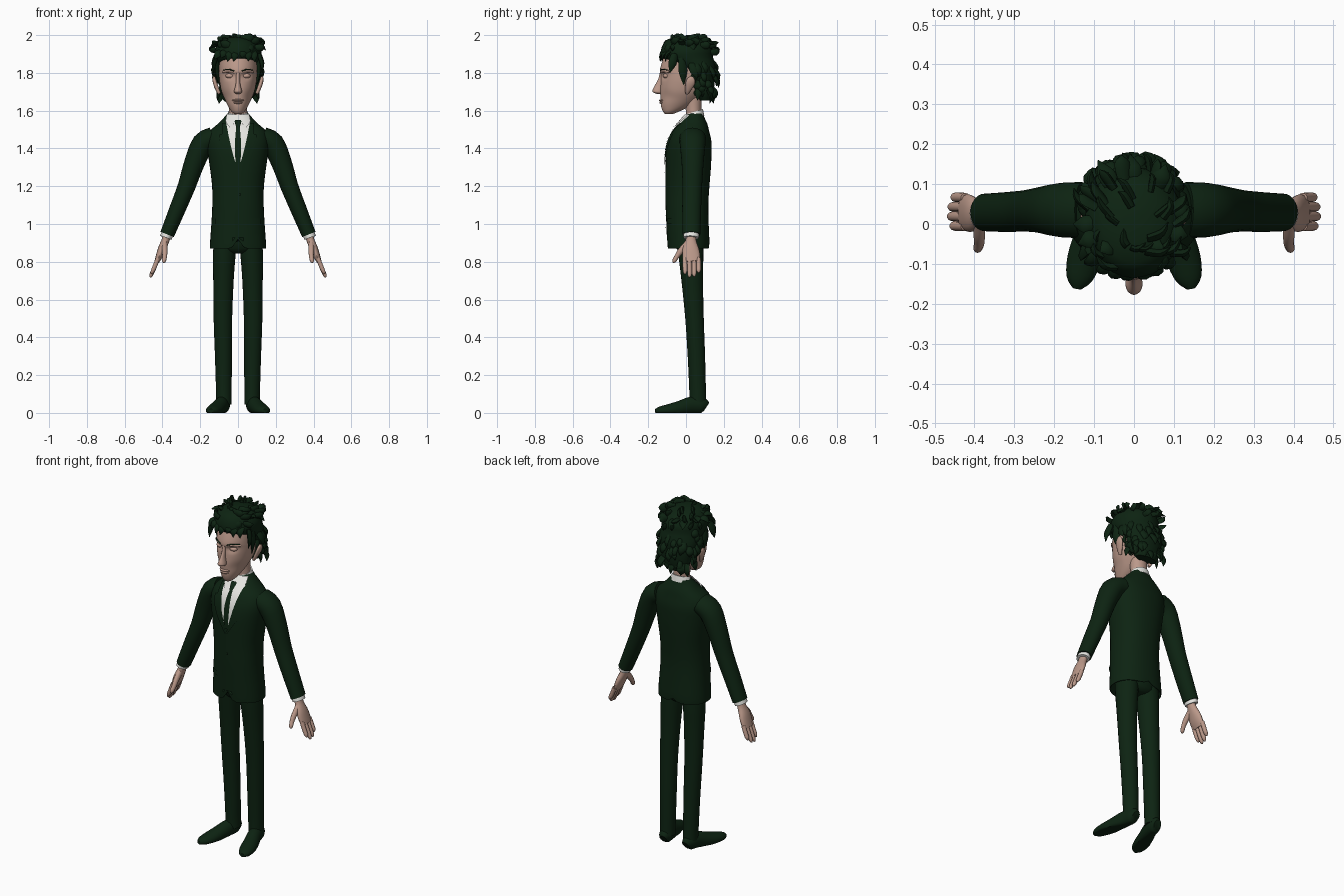
import bpy, math, random
from math import sin, cos, pi, radians
from mathutils import Vector
from mathutils.bvhtree import BVHTree
import bmesh

random.seed(4)


def material(name, rgb):
    m = bpy.data.materials.new(name)
    m.diffuse_color = (*rgb, 1)
    return m


GREEN = material("dark_green_cloth", (0.004, 0.017, 0.006))
SKIN = material("skin", (0.50, 0.32, 0.255))
WHITE = material("white_cloth", (0.82, 0.82, 0.78))


def smooth_rows(rows, k):
    """Catmull-Rom resampling of tuples of numbers."""
    out = []
    for i in range(len(rows) - 1):
        p = [rows[max(i - 1, 0)], rows[i], rows[i + 1], rows[min(i + 2, len(rows) - 1)]]
        for j in range(k):
            t = j / k
            out.append([0.5 * (2 * b + (c - a) * t + (2 * a - 5 * b + 4 * c - d) * t * t
                               + (3 * b - a - 3 * c + d) * t ** 3) for a, b, c, d in zip(*p)])
    return out + [list(rows[-1])]


def skin_rings(name, rings, mat, mirror=False, closed=True, angle=50):
    """Join rings (or open rows) of points into one surface."""
    bm = bmesh.new()
    vs = [[bm.verts.new(p) for p in r] for r in rings]
    n = len(rings[0])
    for a, b in zip(vs, vs[1:]):
        for i in range(n if closed else n - 1):
            bm.faces.new((a[i], a[(i + 1) % n], b[(i + 1) % n], b[i]))
    if closed:
        bm.faces.new(vs[0])
        bm.faces.new(vs[-1])
    bmesh.ops.recalc_face_normals(bm, faces=bm.faces)
    me = bpy.data.meshes.new(name)
    bm.to_mesh(me)
    bm.free()
    me.materials.append(mat)
    me.shade_smooth()
    me.set_sharp_from_angle(angle=radians(angle))
    ob = bpy.data.objects.new(name, me)
    bpy.context.collection.objects.link(ob)
    if mirror:
        ob.modifiers.new("mirror", 'MIRROR').use_mirror_merge = False
    return ob


def loft(name, rows, mat, n=32, k=3, e=1.0, deform=None, mirror=False):
    """Horizontal rings: z, centre x, centre y, half width, half depth."""
    f = lambda v: math.copysign(abs(v) ** e, v)
    rings = []
    for z, cx, cy, rx, ry in smooth_rows(rows, k):
        ring = [Vector((cx + rx * f(cos(2 * pi * i / n)), cy + ry * f(sin(2 * pi * i / n)), z))
                for i in range(n)]
        rings.append([deform(p) for p in ring] if deform else ring)
    return skin_rings(name, rings, mat, mirror)


def tube(name, rows, mat, n=16, k=3, side=(0, 1, 0), floor=None, mirror=False):
    """Swept tube: x, y, z, half size along side, half size across it."""
    rows = smooth_rows(rows, k)
    pts = [Vector(r[:3]) for r in rows]
    rings = []
    for i, r in enumerate(rows):
        t = (pts[min(i + 1, len(pts) - 1)] - pts[max(i - 1, 0)]).normalized()
        u = Vector(side)
        u = (u - t * u.dot(t)).normalized()
        v = t.cross(u)
        ring = [pts[i] + u * r[3] * cos(2 * pi * j / n) + v * r[4] * sin(2 * pi * j / n) for j in range(n)]
        if floor is not None:
            for p in ring:
                p.z = max(p.z, floor)
        rings.append(ring)
    return skin_rings(name, rings, mat, mirror)


def blob(name, c, r, mat, mirror=False):
    rows = [(c[2] - r[2] * cos(pi * i / 10), c[0], c[1],
             r[0] * max(sin(pi * i / 10), .03), r[1] * max(sin(pi * i / 10), .03)) for i in range(11)]
    return loft(name, rows, mat, n=16, k=1, mirror=mirror)


# Jacket body, open at the hem with a small front cutaway and back vent
def hem(p):
    if p.z < 0.9:
        lift = 0.05 if p.y < 0 else 0.02
        p.z += lift * max(0, 1 - abs(p.x) / 0.035)
    return p


jacket = loft("jacket", [
    (.93, 0, .01, .122, .092), (.869, 0, .012, .146, .108), (.90, 0, .012, .148, .112),
    (1.0, 0, .008, .141, .112), (1.1, 0, .005, .136, .113), (1.2, 0, .008, .137, .116),
    (1.3, 0, .012, .149, .12), (1.38, 0, .015, .16, .12), (1.44, 0, .02, .165, .114),
    (1.49, 0, .026, .15, .097), (1.53, 0, .037, .107, .076), (1.565, 0, .044, .073, .053),
    (1.585, 0, .05, .055, .042)], GREEN, n=40, e=.88, deform=hem)
surface = BVHTree.FromPolygons([v.co for v in jacket.data.vertices],
                               [p.vertices[:] for p in jacket.data.polygons])


def plate(name, rows, mat, off, mirror=False):
    """Thin panel laid on the jacket front: rows of z, left x, right x."""
    grid = []
    for z, a, b in smooth_rows(rows, 5):
        line = []
        for i in range(9):
            x = a + (b - a) * i / 8
            hit = surface.ray_cast(Vector((x, -1, z)), Vector((0, 1, 0)))
            line.append(hit[0] + hit[1] * off if hit[0] else Vector((x, .03, z)))
        grid.append(line)
    return skin_rings(name, grid, mat, mirror, closed=False)


# Shirt front, tie, lapels, collar flaps and jacket details
plate("shirt_front", [(1.32, -.012, .012), (1.38, -.03, .03), (1.46, -.048, .048),
                      (1.53, -.062, .062), (1.575, -.055, .055)], WHITE, .003)
plate("tie", [(1.30, -.012, .012), (1.42, -.016, .016), (1.51, -.009, .009)], GREEN, .007)
plate("tie_knot", [(1.505, -.009, .009), (1.535, -.017, .017), (1.545, -.014, .014)], GREEN, .010)
plate("shirt_collar_flap", [(1.505, .036, .042), (1.535, .017, .062), (1.575, .008, .055)],
      WHITE, .009, mirror=True)
plate("lapel", [(1.27, .0, .006), (1.36, .024, .062), (1.43, .041, .092), (1.47, .05, .096),
                (1.475, .051, .08), (1.53, .061, .082)], GREEN, .007, mirror=True)
plate("pocket_flap", [(1.0, .065, .115), (1.03, .063, .115)], GREEN, .005, mirror=True)
plate("front_seam", [(.93, -.004, .004), (1.1, -.003, .003), (1.28, -.003, .003)], GREEN, .004)
plate("button", [(1.15, .004, .016), (1.162, .004, .016)], GREEN, .008)

# Sleeves and cuffs
tube("sleeve", [(.13, .035, 1.455, .07, .058), (.185, .035, 1.425, .068, .06),
                (.232, .035, 1.32, .058, .054), (.272, .033, 1.2, .052, .047),
                (.32, .03, 1.08, .05, .043), (.375, .029, .945, .047, .038)], GREEN, n=24, mirror=True)
tube("shirt_cuff", [(.37, .028, .96, .041, .032), (.382, .027, .927, .041, .032)],
     WHITE, k=1, n=24, mirror=True)

# Hands
tube("palm", [(.375, .026, .945, .026, .022), (.385, .026, .91, .029, .021),
              (.402, .025, .87, .043, .021), (.417, .028, .83, .047, .018),
              (.43, .03, .80, .042, .013)], SKIN, mirror=True)
for i, tip in enumerate((.735, .718, .722, .742)):
    y = -.006 + i * .024
    dx = (.80 - tip) * .42
    tube("finger", [(.423, y, .82, .012, .012), (.43 + dx * .5, y + .001, (.80 + tip) / 2, .0125, .012),
                    (.43 + dx * .85, y + .001, tip + .012, .011, .010),
                    (.43 + dx, y, tip, .004, .004)], SKIN, n=10, mirror=True)
tube("thumb", [(.388, .01, .895, .02, .015), (.388, -.025, .86, .017, .015),
               (.388, -.047, .83, .013, .013), (.392, -.062, .805, .011, .011),
               (.394, -.067, .795, .004, .004)], SKIN, n=10, mirror=True)

# Trousers and shoes
loft("trouser_leg", [(.045, .075, .063, .041, .045), (.1, .075, .062, .041, .044),
                     (.3, .077, .055, .045, .046), (.5, .08, .045, .049, .049),
                     (.7, .077, .033, .054, .057), (.85, .072, .025, .06, .067),
                     (.94, .066, .02, .058, .07)], GREEN, n=24, mirror=True)
loft("trouser_seat", [(.845, 0, .025, .04, .045), (.87, 0, .022, .115, .072),
                      (.95, 0, .015, .12, .085)], GREEN)
tube("shoe", [(.075, .107, .03, .022, .028), (.077, .085, .04, .035, .043),
              (.088, .03, .04, .038, .046), (.107, -.03, .025, .042, .04),
              (.125, -.09, .015, .043, .032), (.138, -.138, .012, .032, .022),
              (.143, -.162, .01, .011, .011)], GREEN, n=20, side=(1, .3, 0), floor=0, mirror=True)

# Neck and shirt collar
loft("neck", [(1.54, 0, .04, .05, .042), (1.6, 0, .04, .047, .041), (1.69, 0, .035, .05, .048)], SKIN)


def tilt(p):
    p.z += .3 * (p.y - .05)
    return p


loft("shirt_collar", [(1.56, 0, .045, .066, .052), (1.596, 0, .045, .052, .045)],
     WHITE, k=1, deform=tilt)


# Head with sunken eye sockets and hollow cheeks
def face(p):
    if p.y < 0:
        for cx, cz, w, h, d in ((.042, 1.785, .022, .018, .016), (.06, 1.68, .025, .03, .007)):
            p.y += d * math.exp(-((abs(p.x) - cx) / w) ** 2 - ((p.z - cz) / h) ** 2)
    return p


loft("head", [(1.583, 0, -.09, .02, .022), (1.597, 0, -.078, .036, .045),
              (1.625, 0, -.055, .053, .077), (1.66, 0, -.035, .07, .099),
              (1.70, 0, -.02, .087, .117), (1.75, 0, -.013, .097, .121),
              (1.79, 0, -.01, .1, .125), (1.81, 0, -.008, .1, .131), (1.85, 0, -.003, .1, .126),
              (1.90, 0, .01, .096, .118), (1.95, 0, .01, .06, .08)], SKIN, n=48, k=4, deform=face)
loft("nose", [(1.688, 0, -.137, .008, .012), (1.695, 0, -.147, .02, .024), (1.706, 0, -.149, .021, .029),
              (1.735, 0, -.139, .013, .025), (1.77, 0, -.13, .010, .016),
              (1.805, 0, -.122, .012, .016)], SKIN, n=16)
blob("eyelid", (.042, -.102, 1.784), (.024, .02, .014), SKIN, True)
blob("upper_lip", (0, -.125, 1.655), (.031, .018, .007), SKIN)
blob("lower_lip", (0, -.124, 1.643), (.026, .018, .008), SKIN)
tube("brow_ridge", [(.014, -.128, 1.803, .008, .008), (.045, -.119, 1.812, .010, .009),
                    (.078, -.088, 1.805, .007, .006)], SKIN, n=10, mirror=True)
tube("eyebrow", [(.02, -.135, 1.809, .004, .003), (.05, -.125, 1.819, .004, .003),
                 (.078, -.095, 1.814, .003, .002)], GREEN, n=8, mirror=True)
tube("ear", [(.098, .005, 1.69, .008, .008), (.108, .01, 1.71, .016, .010),
             (.121, .022, 1.745, .025, .011), (.126, .027, 1.768, .02, .009),
             (.126, .028, 1.782, .006, .005)], SKIN, mirror=True)

# Hair cap
CAP = [(1.655, 0, .1, .065, .03), (1.69, 0, .095, .085, .048), (1.74, 0, .095, .096, .056),
       (1.785, 0, .08, .112, .072), (1.82, 0, .064, .117, .092), (1.855, 0, .033, .12, .118),
       (1.885, 0, .006, .123, .137), (1.92, 0, .004, .123, .137), (1.955, 0, .0, .105, .12),
       (1.978, 0, -.006, .078, .09), (1.992, 0, -.01, .03, .04)]
loft("hair_cap", CAP, GREEN, n=28, k=2)


def lock(a, b, r, bend=(0, 0, .012)):
    """Pointed tuft from a to b, bowed along bend."""
    a, b = Vector(a), Vector(b)
    m = (a + b) / 2 + Vector(bend)
    side = (b - a).cross(Vector(bend) + Vector((.001, .002, 0)))
    tube("hair_lock", [(*a, r * .8, r * .5), (*m, r, r * .5), (*b, .001, .001)], GREEN,
         n=6, k=3, side=side)


# Tufts scattered over the cap, falling down at the back and sweeping back on top
cap_rows = smooth_rows(CAP, 3)
for i in range(95):
    z, cx, cy, rx, ry = cap_rows[random.randrange(4, len(cap_rows) - 1)]
    t = random.uniform(0, 2 * pi)
    nrm = Vector((cos(t), sin(t), 0))
    p = Vector((rx * cos(t) * .95, cy + ry * sin(t) * .95, z))
    if z < 1.89 and p.y < .03:
        continue
    if z > 1.9:
        d = Vector((.5 * random.uniform(-1, 1) - .4 * nrm.y, .5, .1)) + nrm * .4
    else:
        d = Vector((random.uniform(-.3, .3), .2, -1)) + nrm * .15
    q = p + d.normalized() * random.uniform(.045, .07)
    q.z = min(q.z, 1.985)
    lock(p, q, random.uniform(.014, .022), nrm * .012)

# Fringe, crown tips, nape and sideburns
for x in (-.1, -.07, -.04, -.01, .03, .06, .09):
    y = -.125 * math.sqrt(1 - (x / .14) ** 2)
    lock((x * .9, y + .02, 1.915), (x * 1.12 - .012, y - .012, 1.868 + .012 * sin(60 * x)), .02, (0, -.012, .006))
for x, y, tx, ty, tz in ((-.05, -.05, -.085, -.07, 1.985), (.03, -.05, .075, -.06, 1.995),
                         (-.09, -.03, -.14, -.05, 1.95), (.09, -.02, .135, -.03, 1.965),
                         (-.1, .0, -.153, .0, 1.925), (.1, .03, .147, .04, 1.92),
                         (-.05, .09, -.09, .16, 1.93), (0, .11, -.01, .175, 1.92), (.06, .09, .08, .15, 1.95)):
    lock((x, y, 1.945), (tx, ty, tz), .022)
for i in range(7):
    x = -.09 + .03 * i
    lock((x, .115, 1.71), (x * 1.12, .125 + .02 * (i % 2), 1.638 + .012 * (i % 3)), .02, (0, .012, 0))
for s in (-1, 1):
    lock((s * .108, -.02, 1.88), (s * .1, -.012, 1.735), .024, (s * .006, 0, 0))
    lock((s * .112, -.06, 1.9), (s * .128, -.085, 1.80), .022, (s * .008, 0, 0))
    lock((s * .108, .03, 1.85), (s * .128, .06, 1.77), .024, (s * .01, 0, 0))
    lock((s * .085, .07, 1.73), (s * .108, .06, 1.655), .02, (s * .006, 0, 0))
